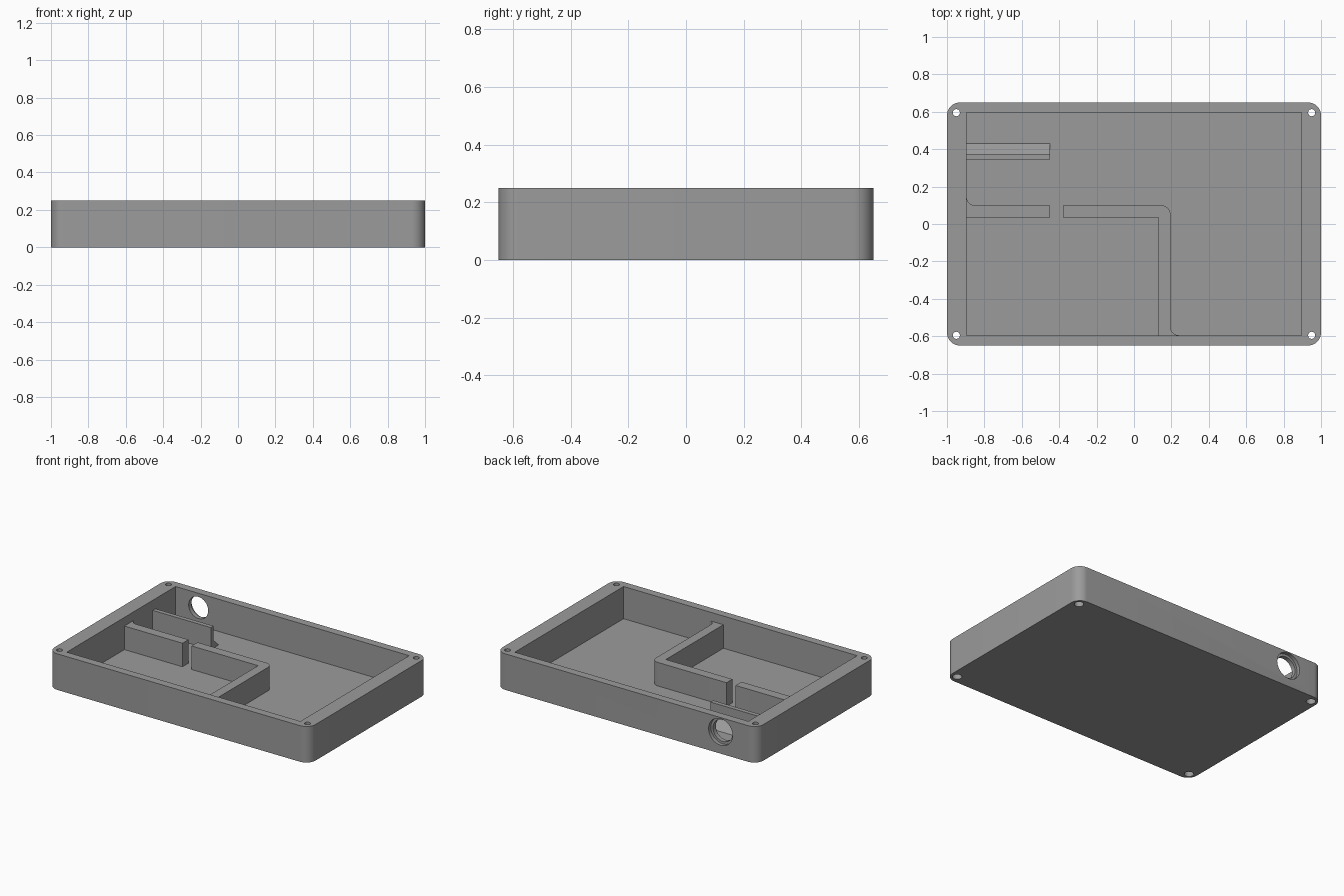
import bpy, bmesh, math
from mathutils import Matrix

if "Cube" in bpy.data.objects:
    bpy.data.objects.remove(bpy.data.objects["Cube"])

H, FLOOR = 0.25, 0.027        # case height, floor thickness
IX, IY = 0.895, 0.595         # half size of the pocket
WALL_TOP = 0.19

grey = bpy.data.materials.new("grey plastic")
grey.diffuse_color = (0.33, 0.33, 0.33, 1)
grey.use_nodes = True
grey.node_tree.nodes["Principled BSDF"].inputs["Base Color"].default_value = grey.diffuse_color


def arc(cx, cy, r, a0, a1, n=10):
    """Points on an arc, angles in degrees."""
    return [(cx + r * math.cos(math.radians(a0 + (a1 - a0) * i / n)),
             cy + r * math.sin(math.radians(a0 + (a1 - a0) * i / n))) for i in range(n + 1)]


def prism(name, outline, z0, z1, matrix=None):
    """Extrude a flat outline from z0 to z1."""
    bm = bmesh.new()
    face = bm.faces.new([bm.verts.new((x, y, z0)) for x, y in outline])
    top = bmesh.ops.extrude_face_region(bm, geom=[face])["geom"]
    for v in top:
        if isinstance(v, bmesh.types.BMVert):
            v.co.z = z1
    bmesh.ops.recalc_face_normals(bm, faces=bm.faces)
    if matrix:
        bm.transform(matrix)
    mesh = bpy.data.meshes.new(name)
    bm.to_mesh(mesh)
    bm.free()
    mesh.materials.append(grey)
    ob = bpy.data.objects.new(name, mesh)
    bpy.context.collection.objects.link(ob)
    return ob


def rod(x, y, r, z0, z1, matrix=None):
    return prism("cutter", arc(x, y, r, 0, 360, 32)[:-1], z0, z1, matrix)


def cut(ob, cutter):
    """Subtract the cutter and remove it."""
    mod = ob.modifiers.new("cut", 'BOOLEAN')
    mod.operation, mod.solver, mod.object = 'DIFFERENCE', 'EXACT', cutter
    bpy.context.view_layer.objects.active = ob
    bpy.ops.object.modifier_apply(modifier=mod.name)
    bpy.data.objects.remove(cutter)


# Case: rounded block with a square pocket
R = 0.07
outline = []
for sx, sy, a in ((1, 1, 0), (-1, 1, 90), (-1, -1, 180), (1, -1, 270)):
    outline += arc(sx * (1 - R), sy * (0.65 - R), R, a, a + 90)
case = prism("case", outline, 0, H)
cut(case, prism("cutter", [(-IX, -IY), (IX, -IY), (IX, IY), (-IX, IY)], FLOOR, H + 0.1))

# Corner screw holes, wider at the underside
for sx in (-1, 1):
    for sy in (-1, 1):
        cut(case, rod(sx * 0.95, sy * 0.595, 0.019, -0.1, H + 0.1))
        cut(case, rod(sx * 0.95, sy * 0.595, 0.03, -0.1, 0.04))

# Stepped round port in the back wall (local z becomes -y)
turn = Matrix.Rotation(math.radians(90), 4, 'X')
cut(case, rod(-0.72, 0.15, 0.075, -0.75, -0.5, turn))
cut(case, rod(-0.72, 0.15, 0.092, -0.75, -0.625, turn))

# Short divider, flared where it meets the left wall
E = 0.01
divider = prism("short_divider",
                [(-IX - E, 0.035), (-0.45, 0.035), (-0.45, 0.10)]
                + arc(-IX + 0.045, 0.145, 0.045, 270, 180) + [(-IX - E, 0.145)],
                FLOOR - E, WALL_TOP)

# L-shaped divider with a rounded corner and a flared foot
corner = prism("corner_divider",
               [(-0.38, 0.10), (-0.38, 0.035), (0.13, 0.035), (0.13, -IY - E), (0.24, -IY - E)]
               + arc(0.24, -IY + 0.045, 0.045, 270, 180) + arc(0.145, 0.05, 0.05, 0, 90),
               FLOOR - E, WALL_TOP)

# Thin board rest with a sloped foot: profile in (y, z) swept along x
axes = Matrix(((0, 0, 1, 0), (1, 0, 0, 0), (0, 1, 0, 0), (0, 0, 0, 1)))
rest = prism("board_rest",
             [(0.345, FLOOR - E), (0.43, FLOOR - E), (0.43, FLOOR), (0.375, FLOOR + 0.055),
              (0.375, 0.18), (0.345, 0.18)], -IX - E, -0.45, axes)

# Smooth the rounded faces, keep edges sharp
bpy.ops.object.select_all(action='DESELECT')
for ob in (case, divider, corner, rest):
    ob.select_set(True)
bpy.context.view_layer.objects.active = case
bpy.ops.object.shade_smooth_by_angle(angle=math.radians(30))
